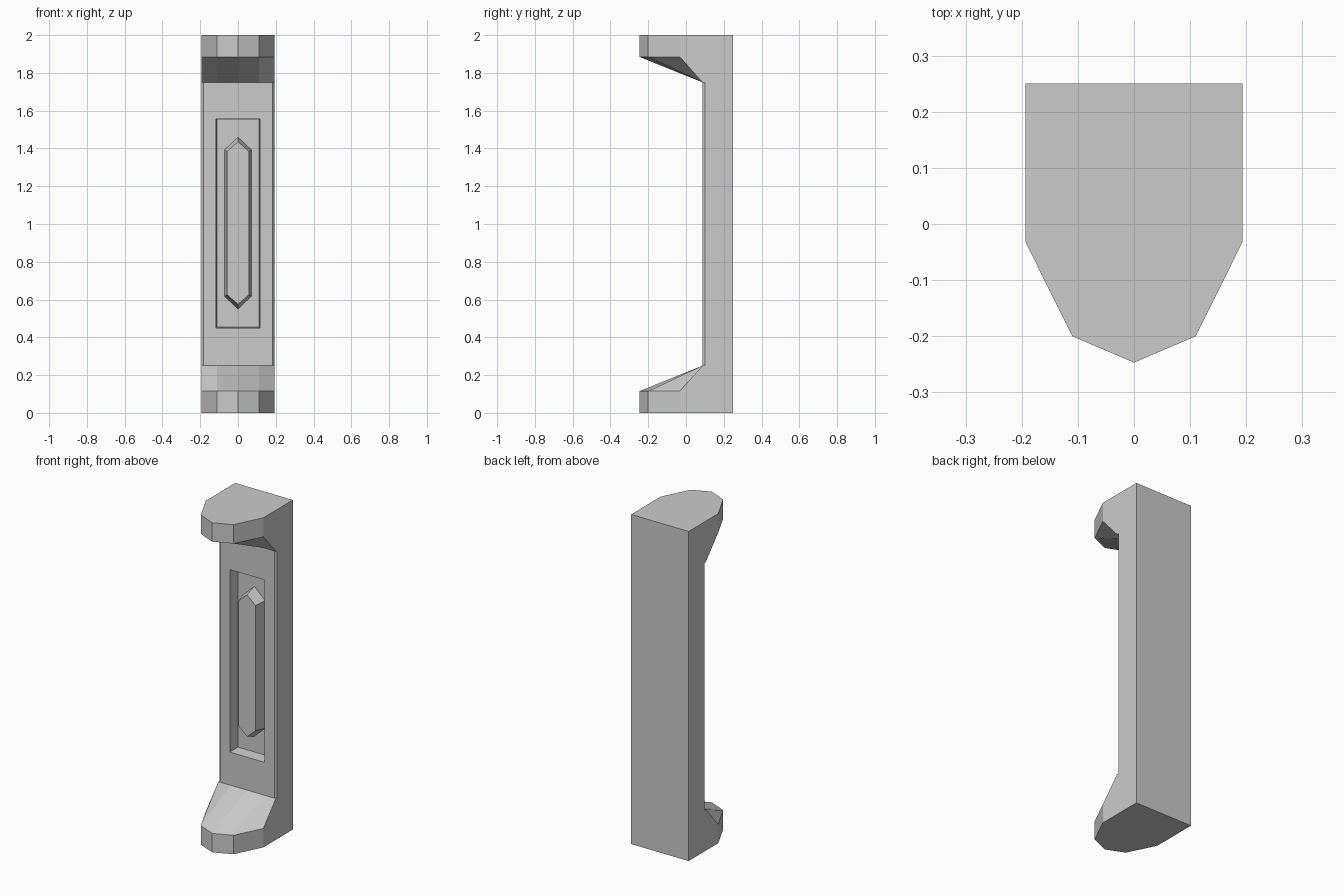
import bpy, bmesh

if "Cube" in bpy.data.objects:
    bpy.data.objects.remove(bpy.data.objects["Cube"])

FRONT = 0.087    # y of the column's front face
FLOOR = 0.157    # y of the recess floor
LOW, HIGH = 0.25, 1.75


def loft(name, rings, cap_start=True):
    """Skin a stack of equal-length point rings into a closed flat-shaded part."""
    bm = bmesh.new()
    loops = [[bm.verts.new(p) for p in ring] for ring in rings]
    n = len(loops[0])
    for a, b in zip(loops, loops[1:]):
        for i in range(n):
            j = (i + 1) % n
            bm.faces.new((a[i], a[j], b[j], b[i]))
    if cap_start:
        bm.faces.new(loops[0])
    bm.faces.new(loops[-1])
    bmesh.ops.recalc_face_normals(bm, faces=bm.faces)
    mesh = bpy.data.meshes.new(name)
    bm.to_mesh(mesh)
    bm.free()
    obj = bpy.data.objects.new(name, mesh)
    bpy.context.collection.objects.link(obj)
    return obj


def rect(x, y, z0, z1):
    return [(-x, y, z0), (x, y, z0), (x, y, z1), (-x, y, z1)]


def hexagon(x, y, tip, shoulder):
    """Elongated pointed outline centred at z = 1.005."""
    c = 1.005
    return [(0, y, c - tip), (x, y, c - shoulder), (x, y, c + shoulder),
            (0, y, c + tip), (-x, y, c + shoulder), (-x, y, c - shoulder)]


# Foot and head: pointed slab with a slope running back to the column
half = [(0.193, 0.25), (0.193, -0.033), (0.11, -0.2)]
outline = half + [(0, -0.247)] + [(-x, y) for x, y in reversed(half)]
neck = [(x, max(y, FRONT)) for x, y in outline]
for name, flip in (("foot", False), ("head", True)):
    rings = [[(x, y, 2 - z if flip else z) for x, y in pts]
             for pts, z in ((outline, 0), (outline, 0.115), (neck, LOW))]
    loft(name, rings)

# Column with chamfered front edges and a recessed panel
loft("column", [
    rect(0.193, 0.25, LOW, HIGH),
    rect(0.193, 0.10, LOW, HIGH),
    rect(0.183, FRONT, LOW, HIGH),
    rect(0.116, FRONT, 0.45, 1.557),
    rect(0.111, FLOOR, 0.455, 1.552),
])

# Raised pointed inlay inside the recess
loft("panel_inlay", [
    hexagon(0.072, FLOOR, 0.455, 0.387),
    hexagon(0.057, FRONT, 0.43, 0.38),
])
